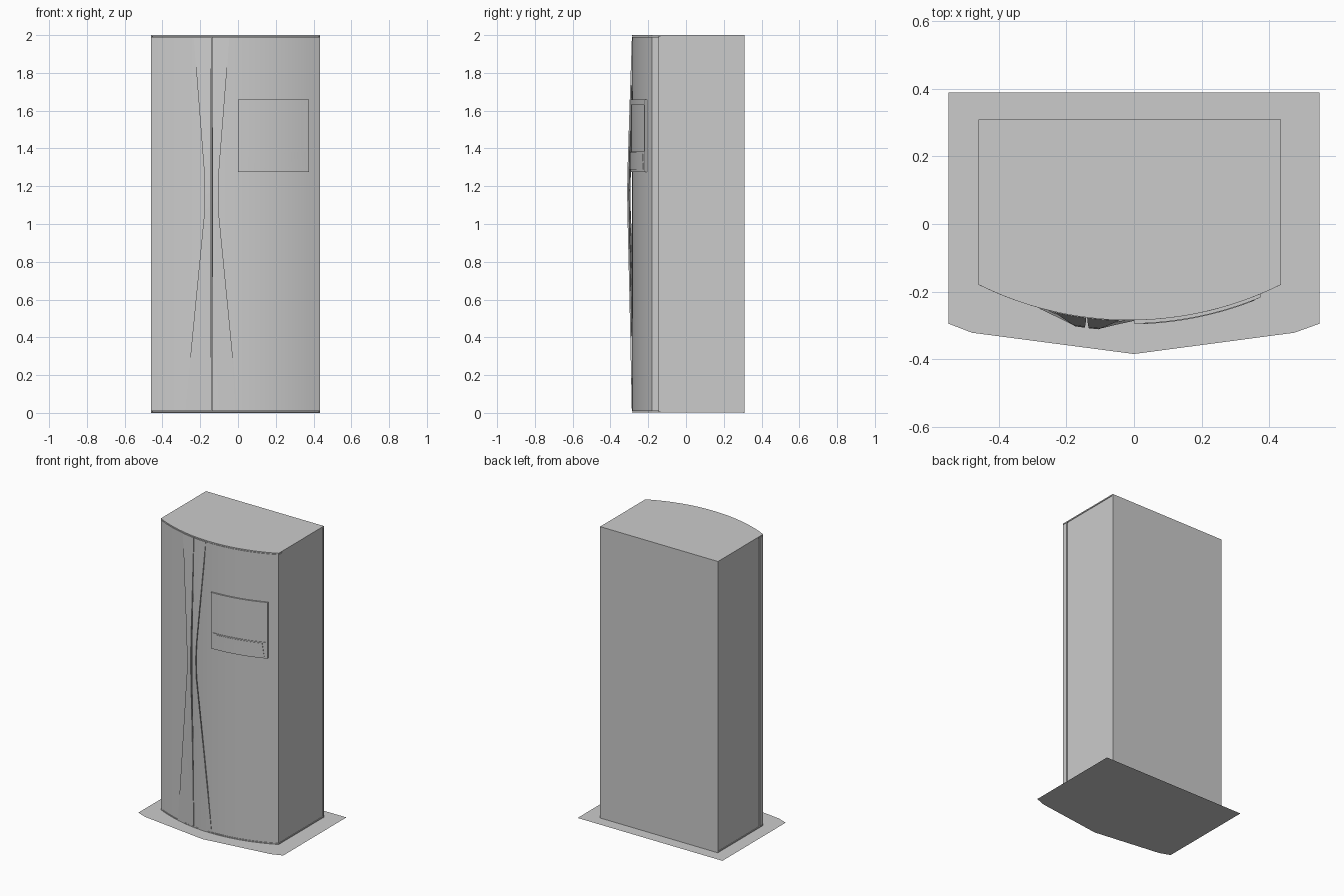
import bpy, bmesh, math

if "Cube" in bpy.data.objects:
    bpy.data.objects.remove(bpy.data.objects["Cube"])

CX, CY, R = -0.0125, 0.721, 1.006      # arc of the bowed front
XL, XR, BACK, SEAM, SPLIT = -0.46, 0.435, 0.31, -0.14, -0.14


def front_y(x, out=0.0):
    """Height of the bowed front at x, pushed outwards by out."""
    return CY - math.sqrt(R * R - (x - CX) ** 2) - out


def finish(name, bm, smooth=True):
    bmesh.ops.recalc_face_normals(bm, faces=bm.faces)
    mesh = bpy.data.meshes.new(name)
    bm.to_mesh(mesh)
    bm.free()
    ob = bpy.data.objects.new(name, mesh)
    bpy.context.collection.objects.link(ob)
    if smooth:
        bpy.ops.object.select_all(action='DESELECT')
        ob.select_set(True)
        bpy.context.view_layer.objects.active = ob
        bpy.ops.object.shade_smooth_by_angle(angle=math.radians(25))
    return ob


def loft(name, rings, smooth=True):
    """Closed solid through a list of equal-length point rings."""
    bm = bmesh.new()
    vs = [[bm.verts.new(p) for p in ring] for ring in rings]
    n = len(vs[0])
    for a, b in zip(vs, vs[1:]):
        for i in range(n):
            j = (i + 1) % n
            bm.faces.new((a[i], a[j], b[j], b[i]))
    bm.faces.new(vs[0])
    bm.faces.new(vs[-1])
    return finish(name, bm, smooth)


def prism(name, pts, z0, z1):
    return loft(name, [[(x, y, z) for x, y in pts] for z in (z0, z1)])


def arc(x0, x1, out=0.0, n=24):
    xs = [x0 + (x1 - x0) * i / n for i in range(n + 1)]
    return [(x, front_y(x, out)) for x in xs]


def bowed_panel(name, x0, x1, z0, z1, out, depth=0.012, taper=0.0):
    """Plate that follows the front, optionally narrower at the top."""
    rings = []
    for z, t in ((z0, 0), (z1, taper)):
        ring = arc(x0 + t, x1 - t, out, 12) + arc(x0 + t, x1 - t, out - depth, 12)[::-1]
        rings.append([(x, y, z) for x, y in ring])
    return loft(name, rings)


# Floor sheet
bm = bmesh.new()
bm.faces.new([bm.verts.new((x, y, 0)) for x, y in (
    (-0.55, 0.39), (-0.55, -0.295), (-0.48, -0.322), (0, -0.385),
    (0.475, -0.322), (0.55, -0.295), (0.55, 0.39))])
finish("floor_sheet", bm, False)

# Cabinet with back, top and bottom plates
i = 0.004
prism("cabinet", [(XL + i, SEAM + 0.004), (XR - i, SEAM + 0.004),
                  (XR - i, 0.302), (XL + i, 0.302)], 0.008, 1.992)
prism("back_panel", [(XL, 0.302), (XR, 0.302), (XR, BACK), (XL, BACK)], 0.0, 2.0)
outline = arc(XL, XR) + [(XR, BACK - 0.008), (XL, BACK - 0.008)]
prism("bottom_plate", outline, 0.001, 0.008)
prism("top_plate", outline, 1.992, 2.0)
prism("door_gasket", [(XL + 0.008, SEAM - 0.006), (XR - 0.008, SEAM - 0.006),
                      (XR - 0.008, SEAM + 0.006), (XL + 0.008, SEAM + 0.006)], 0.008, 1.992)

# Two doors meeting at an off-centre split
for name, x0, x1 in (("left_door", XL, SPLIT - 0.0015), ("right_door", SPLIT + 0.0015, XR)):
    prism(name, arc(x0, x1) + [(x1, SEAM - 0.004), (x0, SEAM - 0.004)], 0.010, 1.990)

# Bowed handle strips: wide at the ends, narrow and lifted at mid height
GRIP = ((0.010, 0.140, 0.0015, 0.002), (0.55, 0.088, 0.003, 0.014),
        (1.05, 0.039, 0.005, 0.029), (1.18, 0.036, 0.005, 0.031),
        (1.30, 0.041, 0.005, 0.028), (1.62, 0.066, 0.003, 0.016),
        (1.990, 0.095, 0.0015, 0.002))
for name, s in (("left_handle", -1), ("right_handle", 1)):
    rings = []
    for z, outer, inner, lift in GRIP:
        xs = [SPLIT + s * (inner + (outer - inner) * k / 4) for k in range(5)]
        ring = [(x, front_y(x, lift), z) for x in xs]
        ring += [(x, front_y(x, lift - 0.008), z) for x in reversed(xs)]
        rings.append(ring)
    loft(name, rings)

# Dispenser frame on the right door
FX0, FX1, FZ0, FZ1 = 0.0, 0.375, 1.275, 1.66
for part, x0, x1, z0, z1 in (
        ("top", FX0, FX1, 1.63, FZ1), ("bottom", FX0, FX1, FZ0, 1.385),
        ("left", FX0, 0.015, 1.385, 1.63), ("right", 0.363, FX1, 1.385, 1.63)):
    bowed_panel("dispenser_frame_" + part, x0, x1, z0, z1, 0.010)

# Dispenser screen, and the tapered control plate below it
bowed_panel("dispenser_screen", 0.015, 0.363, 1.385, 1.63, 0.006)
bowed_panel("control_plate", 0.028, 0.357, 1.288, 1.378, 0.012, taper=0.012)
